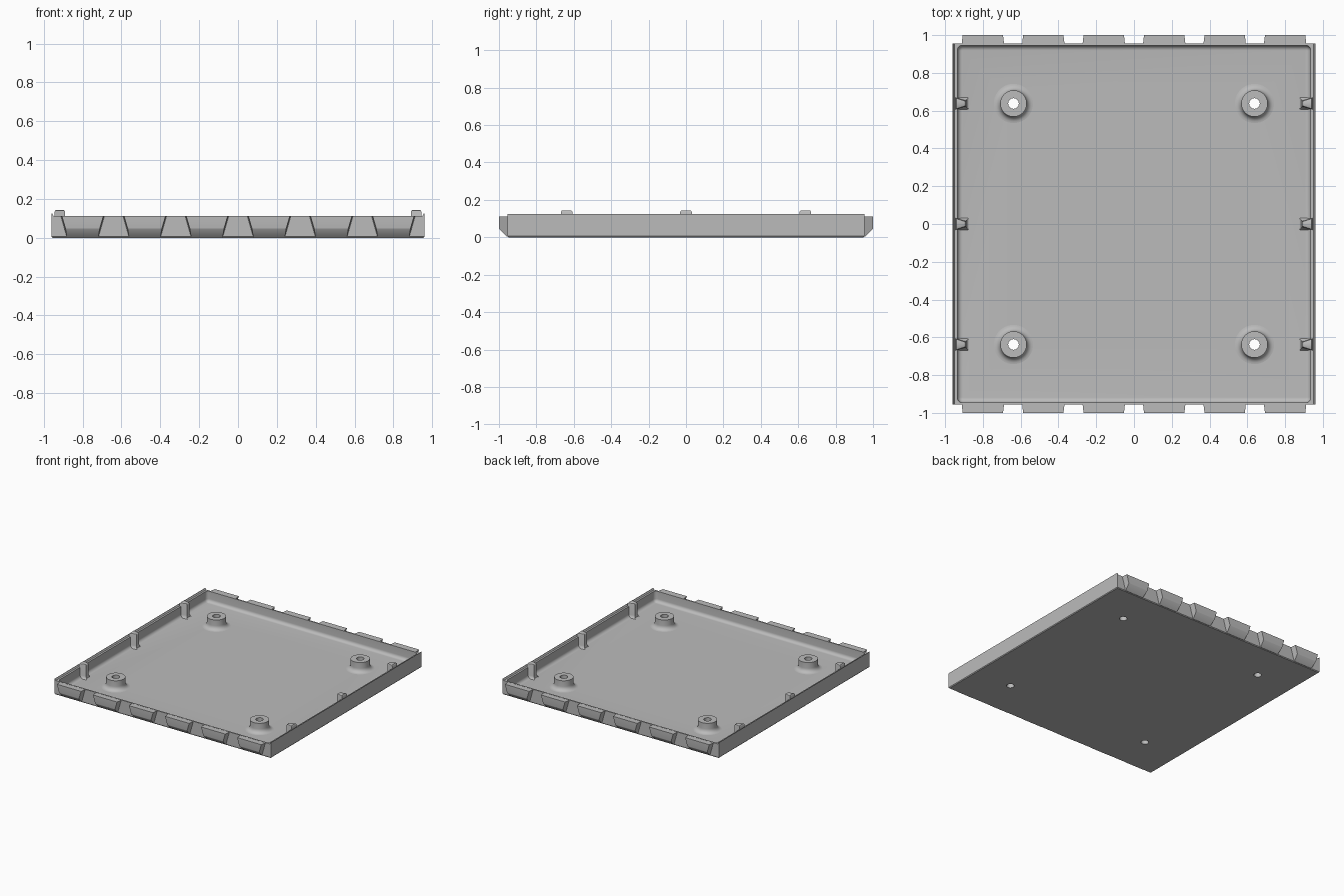
import bpy, bmesh, math

if "Cube" in bpy.data.objects:
    bpy.data.objects.remove(bpy.data.objects["Cube"])

GREY = bpy.data.materials.new("light_grey")
GREY.diffuse_color = (0.5, 0.5, 0.5, 1)
GREY.use_nodes = True
GREY.node_tree.nodes["Principled BSDF"].inputs["Base Color"].default_value = GREY.diffuse_color
FLOOR, RIM = 0.027, 0.113


def finish(name, bm, smooth=True):
    bmesh.ops.remove_doubles(bm, verts=bm.verts, dist=1e-5)
    bmesh.ops.recalc_face_normals(bm, faces=bm.faces)
    me = bpy.data.meshes.new(name)
    bm.to_mesh(me)
    bm.free()
    me.materials.append(GREY)
    ob = bpy.data.objects.new(name, me)
    bpy.context.collection.objects.link(ob)
    if smooth:
        shade(ob)
    return ob


def shade(ob):
    bpy.ops.object.select_all(action='DESELECT')
    bpy.context.view_layer.objects.active = ob
    ob.select_set(True)
    bpy.ops.object.shade_smooth_by_angle(angle=math.radians(35))


def loft(bm, rings, caps=True, loop=False):
    """Skin closed rings of equal length."""
    rows = [[bm.verts.new(p) for p in r] for r in rings]
    n = len(rows[0])
    pairs = list(zip(rows, rows[1:])) + ([(rows[-1], rows[0])] if loop else [])
    for a, b in pairs:
        for i in range(n):
            j = (i + 1) % n
            bm.faces.new((a[i], a[j], b[j], b[i]))
    if caps:
        bm.faces.new(rows[0])
        bm.faces.new(rows[-1])


def rounded(hx, hy, r, z, n=5):
    pts = []
    for k, (sx, sy) in enumerate(((1, 1), (-1, 1), (-1, -1), (1, -1))):
        for i in range(n + 1):
            a = math.pi / 2 * (k + i / n)
            pts.append((sx * (hx - r) + r * math.cos(a), sy * (hy - r) + r * math.sin(a), z))
    return pts


def circle(r, z, cx, cy, n=40):
    return [(cx + r * math.cos(2 * math.pi * i / n),
             cy + r * math.sin(2 * math.pi * i / n), z) for i in range(n)]


# Tray shell with a soft inner fillet
bm = bmesh.new()
rings = [rounded(0.955, 0.95, 0, 0), rounded(0.96, 0.955, 0, 0.006),
         rounded(0.96, 0.955, 0, RIM), rounded(0.935, 0.945, 0.025, RIM)]
F = 0.026
for i in range(7):
    a = math.pi / 2 * i / 6
    d = F * (1 - math.cos(a))
    rings.append(rounded(0.935 - d, 0.945 - d, 0.028 - d, FLOOR + F * (1 - math.sin(a))))
loft(bm, rings)
tray = finish("tray", bm, False)

# Screw holes through the floor
BOSSES = [(x, y) for x in (-0.638, 0.638) for y in (-0.638, 0.638)]
bm = bmesh.new()
for x, y in BOSSES:
    loft(bm, [circle(0.028, -0.05, x, y), circle(0.028, 0.08, x, y)])
cutter = finish("hole_cutter", bm, False)
cutter.hide_render = True
mod = tray.modifiers.new("holes", 'BOOLEAN')
mod.operation, mod.solver, mod.object = 'DIFFERENCE', 'EXACT', cutter
bpy.context.view_layer.objects.active = tray
bpy.ops.object.modifier_apply(modifier="holes")
bpy.data.objects.remove(cutter)
shade(tray)

# Hollow screw bosses with flared feet
bm = bmesh.new()
for x, y in BOSSES:
    prof = [(0.028, FLOOR), (0.028, 0.106), (0.07, 0.106)]
    for i in range(7):
        a = math.pi / 2 * i / 6
        prof.append((0.07 + 0.034 * (1 - math.cos(a)), FLOOR + 0.034 * (1 - math.sin(a))))
    loft(bm, [circle(r, z, x, y) for r, z in prof], caps=False)
finish("screw_bosses", bm)

# Raised lips along the two side walls
bm = bmesh.new()
for s in (-1, 1):
    loft(bm, [[(s * 0.96, y, RIM), (s * 0.96, y, 0.125), (s * 0.957, y, 0.125),
               (s * 0.95, y, RIM)] for y in (-0.955, 0.955)])
finish("side_lips", bm)

# Tapered teeth on the front and back walls
bm = bmesh.new()
for s in (-1, 1):
    for k in range(6):
        cx = -0.8 + 0.32 * k

        def ring(w, pts):
            return [(cx + w * (0.08 + 0.033 * z / RIM - t), s * y, z) for y, z, t in pts]

        pts = [(0.95, 0.004, 0), (0.957, 0.004, 0), (0.993, 0.04, 0.004), (0.998, 0.048, 0.008),
               (0.998, 0.112, 0.008), (0.95, 0.112, 0)]
        pts[2] = (0.999, 0.046, 0.006)
        pts[3] = (1.0, 0.05, 0.006)
        pts[4] = (1.0, 0.112, 0.006)
        loft(bm, [ring(-1, pts), ring(1, pts)])
finish("wall_teeth", bm)

# Dovetail posts along the side walls
bm = bmesh.new()
for s in (-1, 1):
    for cy in (-0.638, 0, 0.638):
        rows = []
        # height, inner x, wall half width, inner half width
        for z, xi, w, v in ((FLOOR, 0.875, 0.036, 0.030), (0.033, 0.884, 0.033, 0.022),
                            (0.05, 0.89, 0.031, 0.016), (0.134, 0.89, 0.031, 0.016),
                            (0.141, 0.894, 0.028, 0.013), (0.144, 0.9, 0.023, 0.009)):
            xo = 0.945 - max(0, z - 0.134) * 0.6
            rows.append([(s * xo, cy - w, z), (s * xo, cy + w, z),
                         (s * xi, cy + v, z), (s * xi, cy - v, z)])
        loft(bm, rows)
finish("dovetail_posts", bm)
